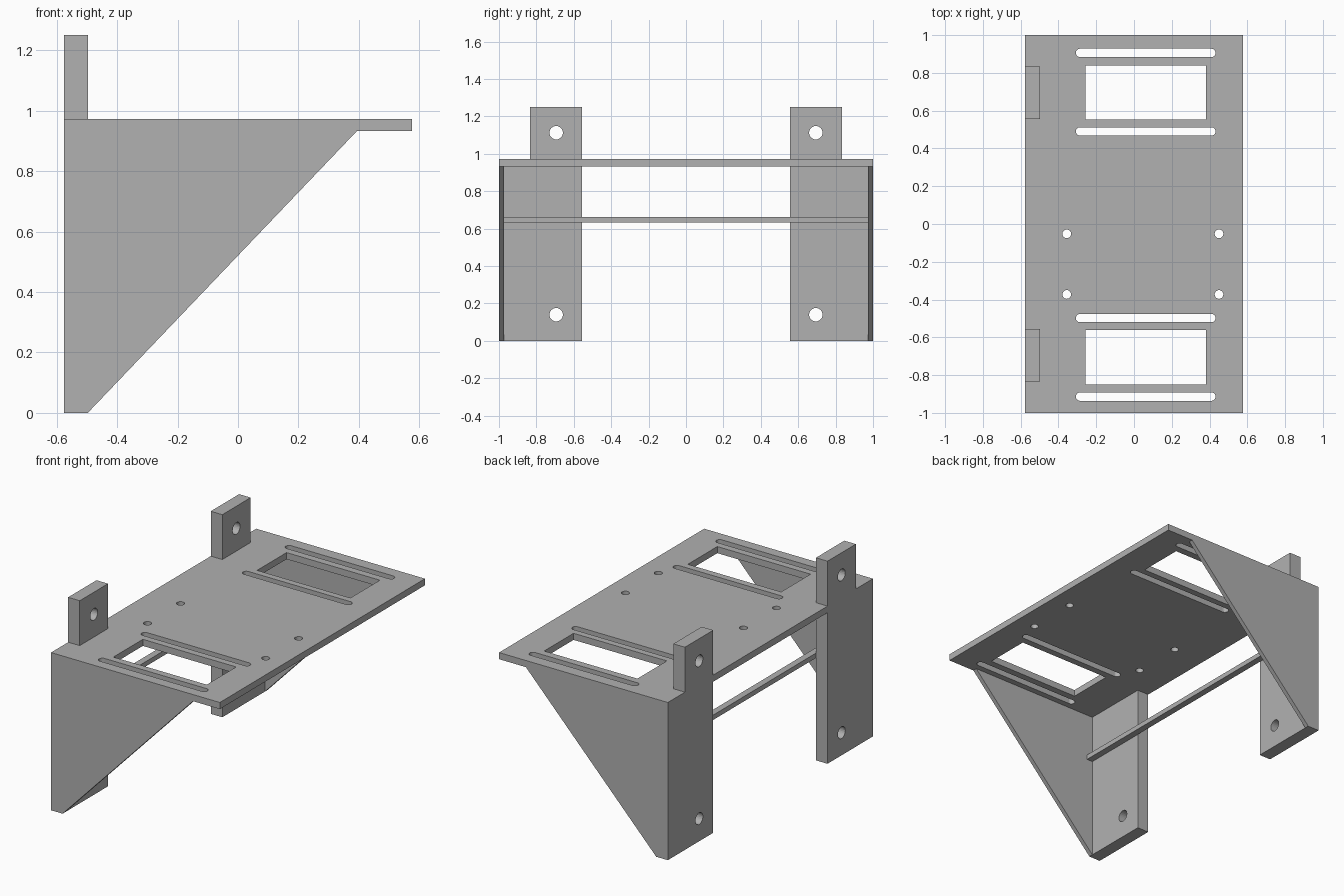
import bpy
import bmesh
from math import cos, sin, pi
from mathutils import Matrix

cube = bpy.data.objects.get("Cube")
if cube:
    bpy.data.objects.remove(cube, do_unlink=True)

# Single grey finish
grey = bpy.data.materials.new("plain grey")
grey.use_nodes = True
colour = (0.44, 0.44, 0.44, 1)
grey.diffuse_color = colour
grey.node_tree.nodes["Principled BSDF"].inputs["Base Color"].default_value = colour


def rect(u0, u1, v0, v1):
    return [(u0, v0), (u1, v0), (u1, v1), (u0, v1)]


def slot(u0, u1, v, r, steps=12):
    """Outline with two rounded ends; a circle when u0 equals u1."""
    right = [(u1 + r * cos(a), v + r * sin(a))
             for a in (-pi / 2 + pi * i / steps for i in range(steps + 1))]
    left = [(u0 + r * cos(a), v + r * sin(a))
            for a in (pi / 2 + pi * i / steps for i in range(steps + 1))]
    if u0 == u1:
        right, left = right[:-1], left[:-1]
    return right + left


def sheet(name, outlines, thickness, axes, origin):
    """Extrude the first outline, with the others as holes; axes give u, v, w."""
    curve = bpy.data.curves.new(name, "CURVE")
    curve.dimensions = "2D"
    curve.fill_mode = "BOTH"
    curve.extrude = thickness / 2
    for points in outlines:
        spline = curve.splines.new("POLY")
        spline.points.add(len(points) - 1)
        for p, (u, v) in zip(spline.points, points):
            p.co = (u, v, 0, 1)
        spline.use_cyclic_u = True
    helper = bpy.data.objects.new(name + " outline", curve)
    bpy.context.collection.objects.link(helper)
    graph = bpy.context.evaluated_depsgraph_get()
    mesh = bpy.data.meshes.new_from_object(helper.evaluated_get(graph))
    bpy.data.objects.remove(helper, do_unlink=True)
    bpy.data.curves.remove(curve)

    place = Matrix(axes).transposed().to_4x4()
    place.translation = origin
    bm = bmesh.new()
    bm.from_mesh(mesh)
    bmesh.ops.remove_doubles(bm, verts=bm.verts, dist=0.0001)
    bmesh.ops.transform(bm, matrix=place, verts=bm.verts)
    bmesh.ops.recalc_face_normals(bm, faces=bm.faces)
    for f in bm.faces:
        f.smooth = False
        f.material_index = 0
    bm.to_mesh(mesh)
    bm.free()
    mesh.materials.clear()
    mesh.materials.append(grey)
    mesh.name = name
    obj = bpy.data.objects.new(name, mesh)
    bpy.context.collection.objects.link(obj)
    return obj


X, Y, Z = (1, 0, 0), (0, 1, 0), (0, 0, 1)
back, front = -0.576, 0.576
leg_front = -0.497
low, high = 0.932, 0.973          # underside and top of the shelf
tab_in, tab_out = 0.557, 0.833
wall = 0.027

# Shelf, notched at the back where the legs pass through
outline = [(back, -1), (front, -1), (front, 1), (back, 1)]
for a, b in ((tab_out, tab_in), (-tab_in, -tab_out)):
    outline += [(back, a), (leg_front, a), (leg_front, b), (back, b)]
openings = []
for s in (-1, 1):
    v0, v1 = sorted((s * 0.557, s * 0.844))
    openings.append(rect(-0.256, 0.381, v0 - 0.005, v1 - 0.005))
    for v in (0.494, 0.91):
        openings.append(slot(-0.286, 0.41, s * v - 0.004, 0.022))
for u in (-0.356, 0.45):
    for v in (-0.052, -0.373):
        openings.append(slot(u, u, v, 0.023))
sheet("shelf", [outline] + openings, high - low, (X, Y, Z), (0, 0, (low + high) / 2))

for s, side in ((-1, "right"), (1, "left")):
    # Leg with a narrower mounting tab above the shelf
    leg = [(tab_in, 0), (1 - wall, 0), (1 - wall, low), (tab_out, low),
           (tab_out, 1.25), (tab_in, 1.25)]
    leg = [(s * u, v) for u, v in leg]
    holes = [slot(s * 0.694, s * 0.694, v, 0.036) for v in (0.14, 1.113)]
    sheet(side + "_leg", [leg] + holes, leg_front - back, (Y, Z, X),
          ((leg_front + back) / 2, 0, 0))

    # Triangular side gusset
    gusset = [(back, 0), (leg_front, 0), (0.393, low), (back, low)]
    sheet(side + "_gusset", [gusset], wall, (X, Z, (0, -1, 0)),
          (0, s * (1 - wall / 2), 0))

# Cross bar joining the gussets in front of the legs
bar = rect(wall - 1, 1 - wall, 0.632, 0.662)
sheet("cross_bar", [bar], 0.041, (Y, Z, X), (leg_front + 0.0205, 0, 0))
